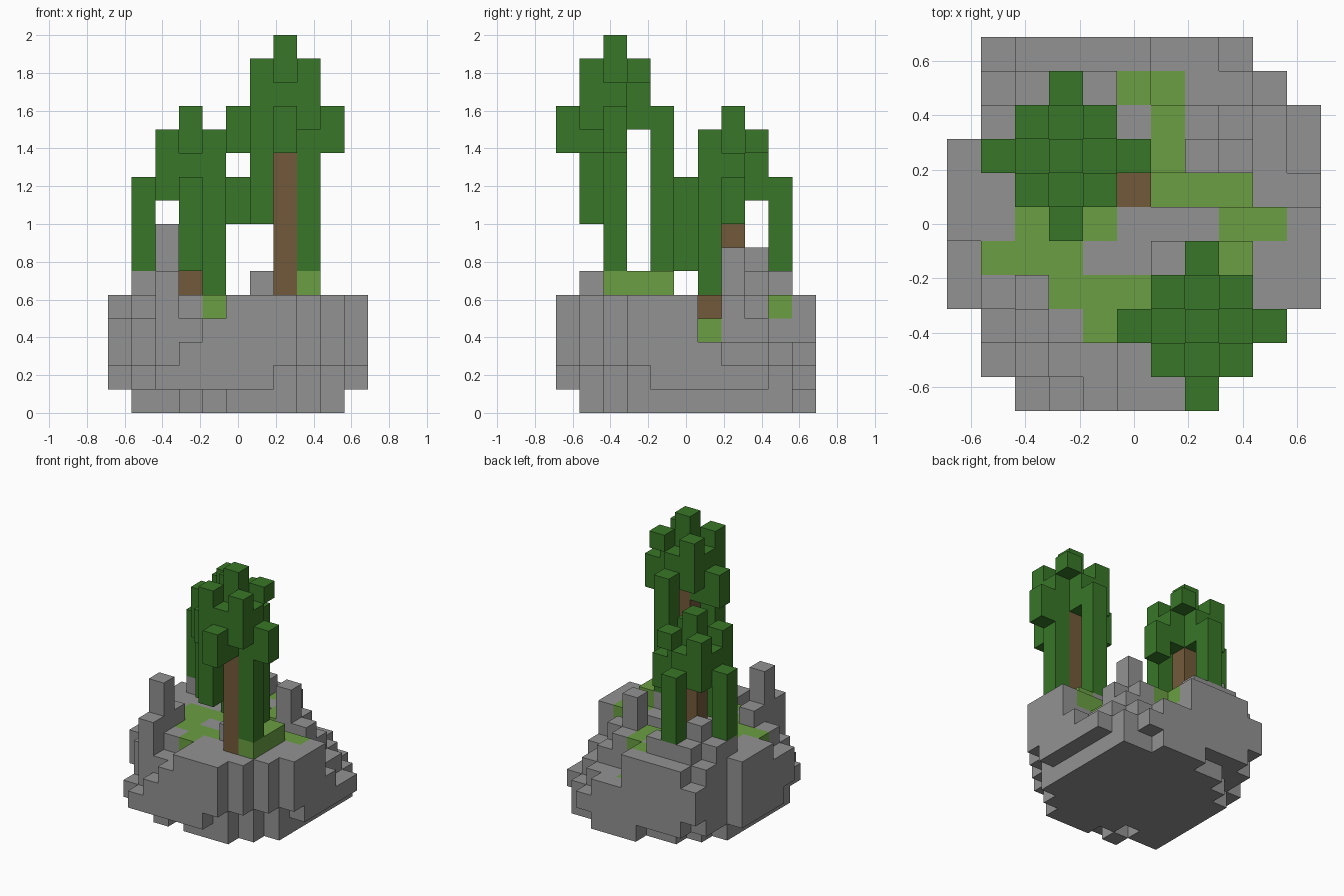
import bpy
import bmesh
from mathutils import Vector

if "Cube" in bpy.data.objects:
    bpy.data.objects.remove(bpy.data.objects["Cube"], do_unlink=True)

UNIT = 0.125      # edge of one block
MID = 5           # middle block of the grid


def material(name, colour):
    mat = bpy.data.materials.new(name)
    mat.use_nodes = True
    mat.diffuse_color = (*colour, 1)
    mat.node_tree.nodes["Principled BSDF"].inputs["Base Color"].default_value = (*colour, 1)
    return mat


STONE = material("stone grey", (0.29, 0.29, 0.29))
GRASS = material("light grass green", (0.145, 0.345, 0.055))
LEAF = material("dark leaf green", (0.04, 0.185, 0.021))
BARK = material("bark brown", (0.17, 0.102, 0.042))

# Ground plan from back to front: letter = height in blocks (a is one),
# capital = the top block is grass
GROUND = [
    ".deeeeccb..",
    ".efffECccb.",
    ".fgfeeEedcb",
    "efeeddEgecb",
    "eeeeedDDDcc",
    "eeEEEeeeEEe",
    "dEEEeeffFee",
    "defEEEfeFee",
    ".dheEeeeFe.",
    ".bfddeeee..",
    "..bcdeee...",
]
# Footprint of the lowest layer
FOOT = [
    ".....###...",
    "...#######.",
    "..########.",
    ".#########.",
    ".#########.",
    ".#########.",
    ".#########.",
    ".#########.",
    ".##.#####..",
    "...#.###...",
    "...........",
]
# Corner blocks that overhang one layer higher
OVERHANG = {(7, 0), (8, 1), (9, 2), (10, 3), (0, 3), (1, 10)}


def column(x, y, low, high):
    return {(x, y, z) for z in range(low, high)}


rock, grass = set(), set()
for row, (heights, feet) in enumerate(zip(GROUND, FOOT)):
    y = len(GROUND) - 1 - row
    for x, letter in enumerate(heights):
        if letter == ".":
            continue
        top = ord(letter.lower()) - ord("a") + 1
        low = 0 if feet[x] == "#" else 2 if (x, y) in OVERHANG else 1
        if letter.isupper():
            grass |= column(x, y, top - 1, top)
            top -= 1
        rock |= column(x, y, low, top)


def tree(x, y, base, crown, top, arms, ring, corners):
    """Trunk, crown spike, long outer arms, inner ring and raised corner tufts.
    Lists give the lowest block of each part in order: left, right, front, back."""
    trunk = column(x, y, base, crown)
    leaves = column(x, y, crown, top)
    sides = [(-1, 0), (1, 0), (0, -1), (0, 1)]
    for (dx, dy), arm_low, ring_low in zip(sides, arms, ring):
        leaves |= column(x + 2 * dx, y + 2 * dy, arm_low, top - 3)
        leaves |= column(x + dx, y + dy, ring_low, top - 2)
    diagonals = [(-1, -1), (1, -1), (-1, 1), (1, 1)]
    for (dx, dy), low in zip(diagonals, corners):
        leaves |= column(x + dx, y + dy, low, top - 1)
    return trunk, leaves


tall_trunk, tall_leaves = tree(7, 2, 5, 12, 16, (11, 11, 11, 6),
                               (11, 6, 11, 12), (8, 12, 12, 14))
short_trunk, short_leaves = tree(3, 7, 5, 9, 13, (6, 8, 6, 6),
                                 (9, 9, 9, 9), (9, 5, 9, 11))
root_block = {(5, 6, 4)}

PARTS = [
    ("rock", rock, STONE), ("grass", grass, GRASS),
    ("tall_tree_trunk", tall_trunk, BARK), ("tall_tree_leaves", tall_leaves, LEAF),
    ("short_tree_trunk", short_trunk, BARK), ("short_tree_leaves", short_leaves, LEAF),
    ("root_block", root_block, BARK),
]
SOLID = set().union(*(blocks for _, blocks, _ in PARTS))


def build(name, blocks, mat):
    """Skin the outside of a set of blocks and merge its flat faces."""
    bm = bmesh.new()
    for block in sorted(blocks):
        centre = Vector(block) - Vector((MID, MID, -0.5))
        for axis in range(3):
            for sign in (-1, 1):
                beside = list(block)
                beside[axis] += sign
                if tuple(beside) in SOLID:
                    continue
                n, u, v = Vector(), Vector(), Vector()
                n[axis] = sign / 2
                u[(axis + 1) % 3] = 0.5
                v[(axis + 2) % 3] = sign / 2
                ring = (-u - v, u - v, u + v, v - u)
                bm.faces.new([bm.verts.new((centre + n + c) * UNIT) for c in ring])
    bmesh.ops.remove_doubles(bm, verts=bm.verts, dist=0.001)
    bmesh.ops.dissolve_limit(bm, angle_limit=0.01, verts=bm.verts, edges=bm.edges)
    mesh = bpy.data.meshes.new(name)
    bm.to_mesh(mesh)
    bm.free()
    mesh.materials.append(mat)
    bpy.context.collection.objects.link(bpy.data.objects.new(name, mesh))


for part in PARTS:
    build(*part)
